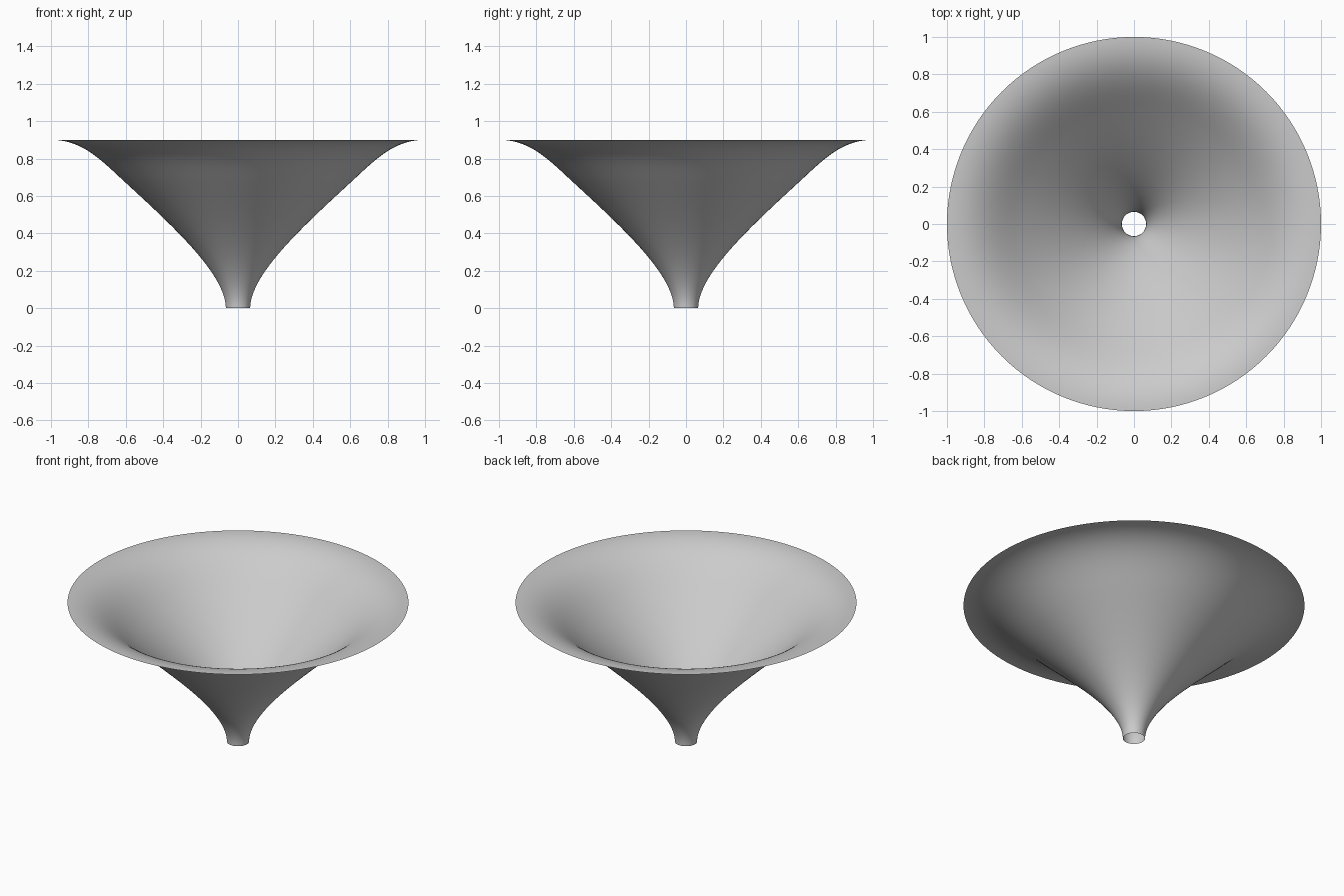
import bpy, bmesh, math
from mathutils import Vector

cube = bpy.data.objects.get("Cube")
if cube:
    bpy.data.objects.remove(cube, do_unlink=True)

SEGMENTS, RINGS = 128, 24
SPOUT_RADIUS, RIM_RADIUS, HEIGHT = 0.065, 1.0, 0.9

# Material
grey = bpy.data.materials.new("light grey")
grey.use_nodes = True
colour = (0.6, 0.6, 0.6, 1)
grey.diffuse_color = colour
grey.node_tree.nodes["Principled BSDF"].inputs["Base Color"].default_value = colour


def bezier(a, b, c, d, t):
    s = 1 - t
    return a * s**3 + b * 3 * s * s * t + c * 3 * s * t * t + d * t**3


# Profile: upright spout, nearly straight cone wall, rim curling out level
spout = Vector((SPOUT_RADIUS, 0, 0))
wall = Vector((0.6, 0, 0.67))
rim = Vector((RIM_RADIUS, 0, HEIGHT))
slope = Vector((1, 0, 0.92))
lower = (spout, spout + Vector((0, 0, 0.18)), wall - slope * 0.25, wall)
upper = (wall, wall + slope * 0.13, rim - Vector((0.17, 0, 0)), rim)
profile = [bezier(*lower, i / RINGS) for i in range(RINGS)]
profile += [bezier(*upper, i / RINGS) for i in range(RINGS + 1)]

# Funnel: thin open shell spun around the z axis
bm = bmesh.new()
points = [bm.verts.new(p) for p in profile]
edges = [bm.edges.new(pair) for pair in zip(points, points[1:])]
bmesh.ops.spin(bm, geom=points + edges, cent=(0, 0, 0), axis=(0, 0, 1),
               angle=math.tau, steps=SEGMENTS, use_merge=False)
bmesh.ops.remove_doubles(bm, verts=bm.verts[:], dist=0.0001)
bmesh.ops.recalc_face_normals(bm, faces=bm.faces[:])

# Inner surface faces up
bm.normal_update()
if sum(f.normal.z for f in bm.faces) < 0:
    bmesh.ops.reverse_faces(bm, faces=bm.faces[:])
for face in bm.faces:
    face.smooth = True

mesh = bpy.data.meshes.new("funnel")
bm.to_mesh(mesh)
bm.free()
mesh.materials.append(grey)
funnel = bpy.data.objects.new("funnel", mesh)
bpy.context.collection.objects.link(funnel)
